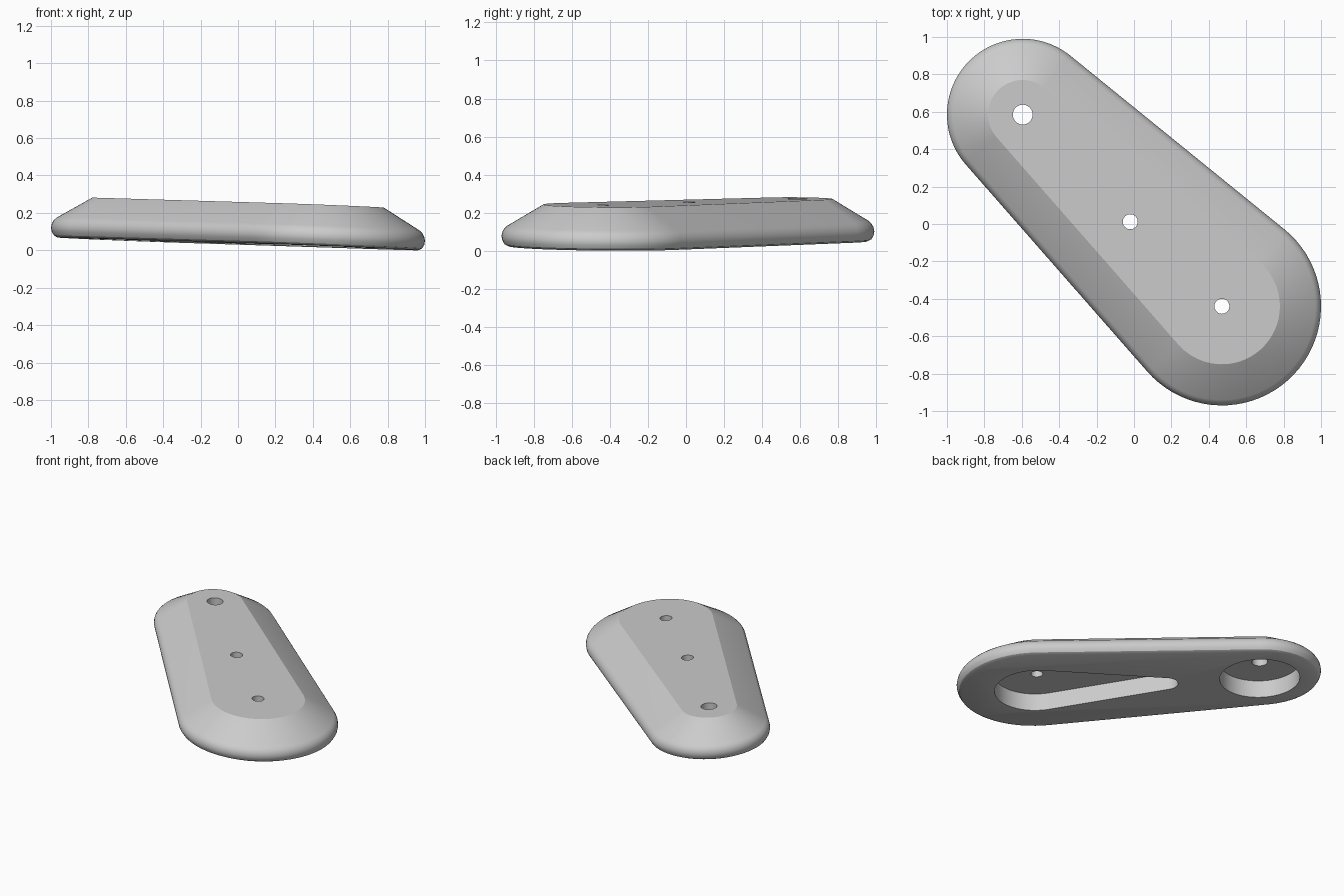
import bpy
import bmesh
from math import acos, atan2, cos, sin, pi, hypot, radians

cube = bpy.data.objects.get("Cube")
if cube:
    bpy.data.objects.remove(cube, do_unlink=True)

SMALL_END = (-0.595, 0.585)
BIG_END = (0.47, -0.44)
SLOT_TIP = (-0.15, 0.15)
MIDDLE = (-0.02, 0.012)

grey = bpy.data.materials.new("plain_grey")
grey.use_nodes = True
grey.diffuse_color = (0.6, 0.6, 0.6, 1)
grey.node_tree.nodes["Principled BSDF"].inputs["Base Color"].default_value = (0.6, 0.6, 0.6, 1)


def outline(a, ra, b, rb, steps=40):
    """Points around two circles joined by their tangents."""
    axis = atan2(b[1] - a[1], b[0] - a[0])
    spread = acos((ra - rb) / hypot(b[0] - a[0], b[1] - a[1]))
    points = []
    for centre, r, start, sweep in ((b, rb, axis - spread, 2 * spread),
                                    (a, ra, axis + spread, 2 * pi - 2 * spread)):
        for i in range(steps + 1):
            t = start + sweep * i / steps
            points.append((centre[0] + r * cos(t), centre[1] + r * sin(t)))
    return points


def circle(centre, r, steps=48):
    return [(centre[0] + r * cos(2 * pi * i / steps),
             centre[1] + r * sin(2 * pi * i / steps)) for i in range(steps)]


def loft(name, rings):
    """Skin a stack of (outline, height) rings and cap both ends."""
    bm = bmesh.new()
    loops = [[bm.verts.new((x, y, z)) for x, y in pts] for pts, z in rings]
    n = len(loops[0])
    for low, high in zip(loops, loops[1:]):
        for i in range(n):
            j = (i + 1) % n
            bm.faces.new((low[i], low[j], high[j], high[i]))
    bm.faces.new(loops[0][::-1])
    bm.faces.new(loops[-1])
    mesh = bpy.data.meshes.new(name)
    bm.to_mesh(mesh)
    bm.free()
    obj = bpy.data.objects.new(name, mesh)
    bpy.context.collection.objects.link(obj)
    return obj


# Body: rounded rim, sloping shoulder and flat top, as (inset, height)
profile = [(0.035, 0), (0.016, 0.01), (0.004, 0.03), (0, 0.052),
           (0.005, 0.075), (0.015, 0.092), (0.03, 0.106), (0.22, 0.22)]
body = loft("tapered_plate", [(outline(SMALL_END, 0.405 - d, BIG_END, 0.53 - d), z)
                              for d, z in profile])
body.data.materials.append(grey)

# Underside pockets and the three through holes
cutters = [
    loft("round_pocket_cutter", [(circle(SMALL_END, 0.265), z) for z in (-0.1, 0.125)]),
    loft("slot_pocket_cutter", [(outline(SLOT_TIP, 0.08, BIG_END, 0.28), z) for z in (-0.1, 0.125)]),
]
for centre, r in ((SMALL_END, 0.053), (MIDDLE, 0.04), (BIG_END, 0.04)):
    cutters.append(loft("hole_cutter", [(circle(centre, r, 32), z) for z in (-0.2, 0.4)]))

bpy.ops.object.select_all(action='DESELECT')
bpy.context.view_layer.objects.active = body
body.select_set(True)
for cutter in cutters:
    cutter.hide_render = True
    cut = body.modifiers.new("cut", 'BOOLEAN')
    cut.operation = 'DIFFERENCE'
    cut.solver = 'EXACT'
    cut.object = cutter
    bpy.ops.object.modifier_apply(modifier=cut.name)
    bpy.data.objects.remove(cutter, do_unlink=True)

# Tilt the plate so the big end sits lower
for v in body.data.vertices:
    v.co.z += 0.035 - 0.04 * v.co.x - 0.009 * v.co.y
lowest = min(v.co.z for v in body.data.vertices)
for v in body.data.vertices:
    v.co.z -= lowest

bpy.ops.object.shade_smooth_by_angle(angle=radians(30))
